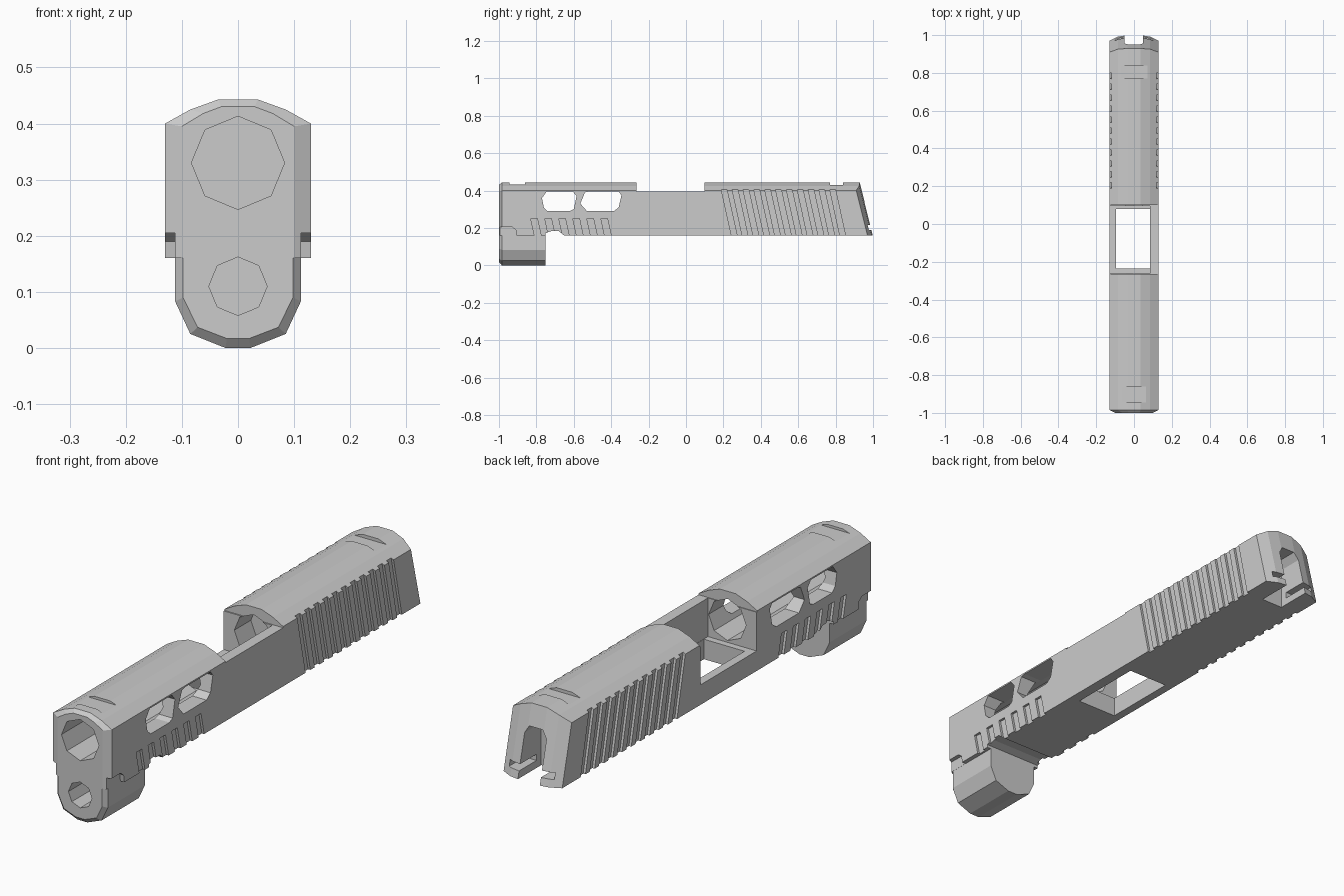
import bpy, bmesh, math

if "Cube" in bpy.data.objects:
    bpy.data.objects.remove(bpy.data.objects["Cube"])


def loft(name, rings):
    """Closed solid from rings of matching points."""
    bm = bmesh.new()
    vs = [[bm.verts.new(p) for p in r] for r in rings]
    n = len(rings[0])
    for a, b in zip(vs, vs[1:]):
        for i in range(n):
            j = (i + 1) % n
            bm.faces.new((a[i], a[j], b[j], b[i]))
    for r in (vs[0], vs[-1]):
        if name == "slide_body":            # columns keep the bowed end planar
            for i in range(n // 2 - 1):
                bm.faces.new((r[i], r[i + 1], r[n - 2 - i], r[n - 1 - i]))
        else:
            bm.faces.new(r)
    bmesh.ops.recalc_face_normals(bm, faces=bm.faces)
    me = bpy.data.meshes.new(name)
    bm.to_mesh(me)
    bm.free()
    ob = bpy.data.objects.new(name, me)
    bpy.context.collection.objects.link(ob)
    return ob


def prism(pts, axis, a, b):
    """Extrude a 2D outline along one axis from a to b."""
    place = {"x": lambda p, t: (t, p[0], p[1]),
             "y": lambda p, t: (p[0], t, p[1]),
             "z": lambda p, t: (p[0], p[1], t)}[axis]
    return loft("cutter", [[place(p, t) for p in pts] for t in (a, b)])


def box(x0, x1, y0, y1, z0, z1):
    return prism([(x0, y0), (x1, y0), (x1, y1), (x0, y1)], "z", z0, z1)


def octagon(cz, r):
    return [(r * math.sin(k * math.pi / 4), cz + r * math.cos(k * math.pi / 4))
            for k in range(8)]


def combine(target, other, op="DIFFERENCE"):
    m = target.modifiers.new(op, "BOOLEAN")
    m.operation = op
    m.solver = "EXACT"
    m.object = other
    bpy.context.view_layer.objects.active = target
    bpy.ops.object.modifier_apply(modifier=m.name)
    bpy.data.objects.remove(other, do_unlink=True)


# Slide body: faceted roof, bevelled nose, slanted and bowed rear
XS = [-.13, -.085, -.035, .035, .085, .13]
ROOF = [.40, .425, .443, .443, .425, .40]
NX = [-.10, -.062, -.03, .03, .062, .10]
NROOF = [.395, .418, .43, .43, .418, .395]
BOW = [.03, .008, 0, 0, .008, .03]


def section(xs, roof):
    return [(x, .16) for x in xs] + list(zip(xs, roof))[::-1]


full = section(XS, ROOF)
bows = BOW + BOW[::-1]
body = loft("slide_body", [
    [(x, -1, z) for x, z in section(NX, NROOF)],
    [(x, -.985, z) for x, z in full],
    [(x, 1 - .25 * (z - .16) - b, z) for (x, z), b in zip(full, bows)]])

# Lower nose block
outer = [(-.112, .22), (-.112, .083), (-.085, .025), (-.022, 0)]
inner = [(-.098, .22), (-.098, .09), (-.072, .037), (-.02, .017)]
mirror = lambda pts: pts + [(-x, z) for x, z in pts[::-1]]
block = loft("nose_block", [[(x, y, z) for x, z in mirror(p)] for y, p in
                            ((-1, inner), (-.985, outer), (-.75, outer))])
combine(body, block, "UNION")

# Stepped lower edge beside the nose, and scoop behind the block
for a, b in ((.1125, .3), (-.3, -.1125)):
    combine(body, prism([(-1.1, .205), (-.93, .205), (-.91, .19), (-.90, .12),
                         (-1.1, .12)], "x", a, b))
combine(body, prism([(-.75, .1), (-.75, .172), (-.72, .183), (-.68, .183),
                     (-.64, .15), (-.64, .1)], "x", -.3, .3))

# Bore, lower hole and rear bore pocket
combine(body, prism(octagon(.33, .083), "y", -1.1, .2))
combine(body, prism(octagon(.11, .052), "y", -1.1, -.8))

# Ejection port: top opening, low left side, hole through the floor
combine(body, box(-.3, .3, -.265, .10, .395, .6))
combine(body, box(-.3, .086, -.262, .095, .24, .5))
combine(body, box(-.095, .085, -.235, .08, .1, .5))

# Side windows through both walls
for outline in (
    [(-.77, .36), (-.745, .394), (-.605, .394), (-.585, .37), (-.60, .30),
     (-.62, .29), (-.74, .29), (-.76, .31)],
    [(-.565, .33), (-.54, .39), (-.52, .394), (-.36, .394), (-.345, .375),
     (-.36, .31), (-.385, .29), (-.53, .29)]):
    combine(body, prism(outline, "x", -.3, .3))

# Sight slots on the roof
combine(body, box(-.3, .3, -.945, -.86, .433, .6))
combine(body, box(-.3, .3, .77, .84, .430, .6))

# Rear arch and rail slot
combine(body, prism([(-.05, .1), (.047, .1), (.047, .33), (.03, .36),
                     (-.03, .36), (-.05, .33)], "y", .85, 1.2))
combine(body, box(-.1, .1, .88, 1.2, .19, .215))

# Slanted grip serrations on both sides
slots = [(.19 + .058 * k, .03, .45, .40) for k in range(11)]
slots += [(-.83 + .075 * k, .035, .25, .25) for k in range(6)]
for y, w, top, ref in slots:
    lean = lambda z: y + (ref - z) * .22
    outline = [(lean(.1), .1), (lean(.1) + w, .1),
               (lean(top) + w, top), (lean(top), top)]
    for a, b in ((.12, .3), (-.3, -.12)):
        combine(body, prism(outline, "x", a, b))
